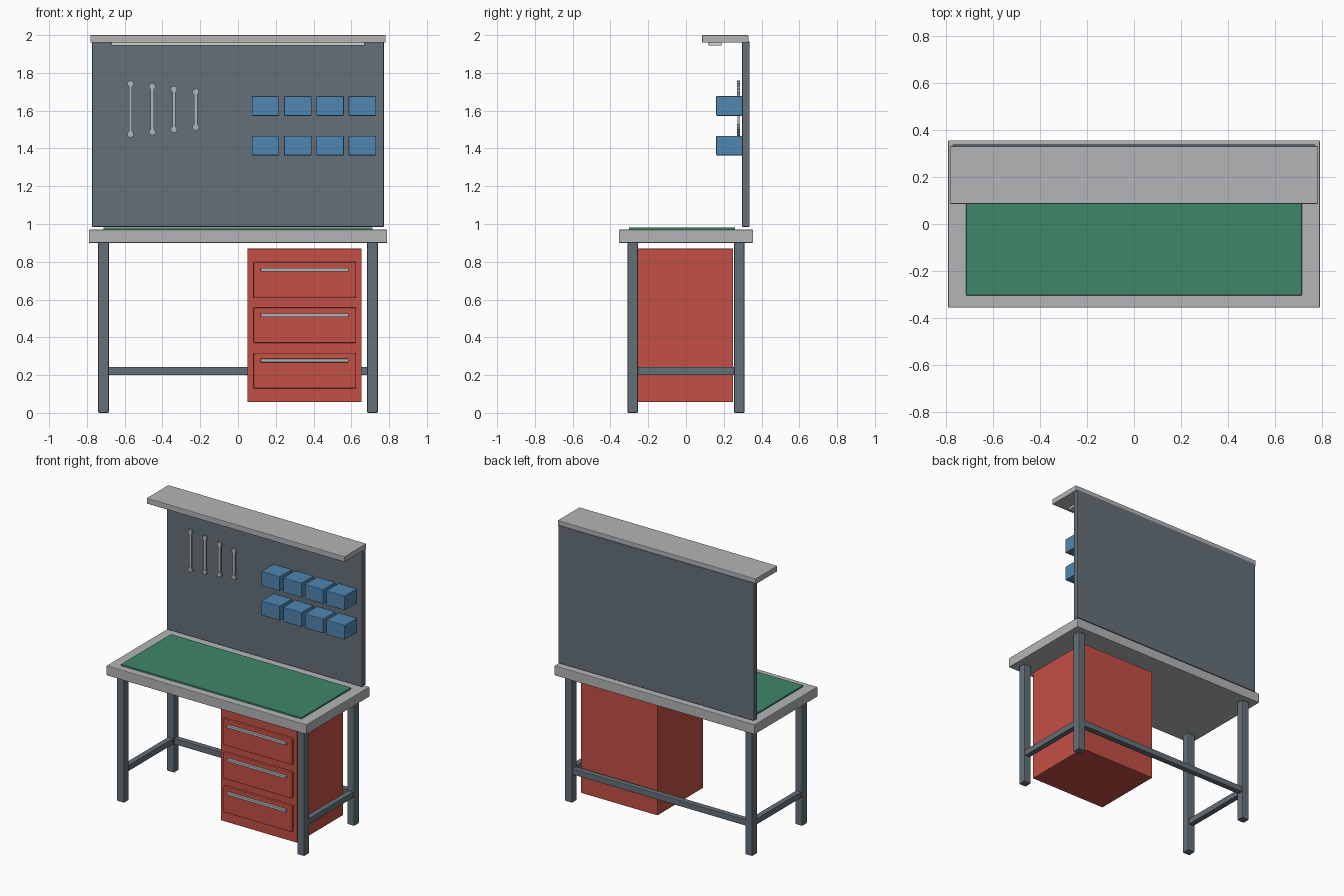
import bpy
import bmesh
from mathutils import Matrix, Vector

default = bpy.data.objects.get("Cube")
if default:
    bpy.data.objects.remove(default)


def material(name, rgb):
    m = bpy.data.materials.new(name)
    m.use_nodes = True
    colour = (*rgb, 1.0)
    m.diffuse_color = colour
    m.node_tree.nodes["Principled BSDF"].inputs["Base Color"].default_value = colour
    return m


slate = material("slate steel", (0.13, 0.16, 0.19))
grey = material("light grey", (0.45, 0.46, 0.47))
red = material("cabinet red", (0.55, 0.08, 0.06))
green = material("mat green", (0.05, 0.24, 0.14))
blue = material("bin blue", (0.08, 0.24, 0.44))
metal = material("tool metal", (0.45, 0.47, 0.48))
white = material("lamp white", (0.65, 0.65, 0.62))


def finish(name, bm, mat, bevel):
    mesh = bpy.data.meshes.new(name)
    bm.to_mesh(mesh)
    bm.free()
    mesh.materials.append(mat)
    ob = bpy.data.objects.new(name, mesh)
    bpy.context.collection.objects.link(ob)
    if bevel:
        mod = ob.modifiers.new("soft edges", "BEVEL")
        mod.width = bevel
        mod.segments = 2
    return ob


def add_box(bm, x, y, z):
    lo, hi = Vector((x[0], y[0], z[0])), Vector((x[1], y[1], z[1]))
    size = Matrix.Diagonal((*(hi - lo), 1))
    bmesh.ops.create_cube(bm, size=1, matrix=Matrix.Translation((lo + hi) / 2) @ size)


def box(name, x, y, z, mat, bevel=0.004):
    bm = bmesh.new()
    add_box(bm, x, y, z)
    return finish(name, bm, mat, bevel)


def wrench(name, x, low, high):
    """A flat shaft with an eight-sided head at each end."""
    bm = bmesh.new()
    y, radius = 0.278, 0.018
    add_box(bm, (x - 0.009, x + 0.009), (y - 0.005, y + 0.005), (low + radius, high - radius))
    for z in (low + radius, high - radius):
        bmesh.ops.create_cone(
            bm, cap_ends=True, segments=8, radius1=radius, radius2=radius, depth=0.015,
            matrix=Matrix.Translation((x, y, z)) @ Matrix.Rotation(1.5708, 4, "X"))
    return finish(name, bm, metal, 0)


# Table top and work mat
box("table_top", (-0.79, 0.79), (-0.355, 0.355), (0.9, 0.97), grey)
box("work_mat", (-0.713, 0.713), (-0.303, 0.26), (0.968, 0.981), green, 0.002)

# Legs and side rails, one pair per side
for side, s in (("right", -1), ("left", 1)):
    x = sorted((s * 0.683, s * 0.74))
    for end, y in (("front", (-0.31, -0.254)), ("back", (0.254, 0.31))):
        box(f"{end}_{side}_leg", x, y, (0, 0.905), slate, 0.006)
    box(f"{side}_rail", sorted((s * 0.692, s * 0.732)), (-0.26, 0.26), (0.2, 0.243), slate)
box("back_rail", (-0.69, 0.69), (0.262, 0.302), (0.2, 0.243), slate)

# Drawer cabinet
box("cabinet", (0.05, 0.655), (-0.268, 0.25), (0.057, 0.87), red)
for i in range(3):
    z = 0.13 + i * 0.24
    box(f"drawer_front_{i + 1}", (0.082, 0.625), (-0.284, -0.26), (z, z + 0.188), red, 0.005)
    box(f"drawer_handle_{i + 1}", (0.12, 0.585), (-0.302, -0.28), (z + 0.138, z + 0.157), metal, 0.003)

# Back panel, top shelf and lamp strip
box("back_panel", (-0.772, 0.772), (0.297, 0.337), (0.985, 1.968), slate)
box("top_shelf", (-0.782, 0.782), (0.085, 0.331), (1.96, 2.0), grey)
box("lamp_strip", (-0.67, 0.67), (0.12, 0.188), (1.945, 1.965), white, 0.003)

# Storage bins
for row in range(2):
    for col in range(4):
        x, z = 0.073 + col * 0.171, 1.363 + row * 0.21
        box(f"bin_{row + 1}_{col + 1}", (x, x + 0.145), (0.16, 0.297), (z, z + 0.104), blue)

# Hanging wrenches, each shorter than the last
for i in range(4):
    wrench(f"wrench_{i + 1}", -0.569 + i * 0.115, 1.457 + i * 0.0125, 1.761 - i * 0.0145)
